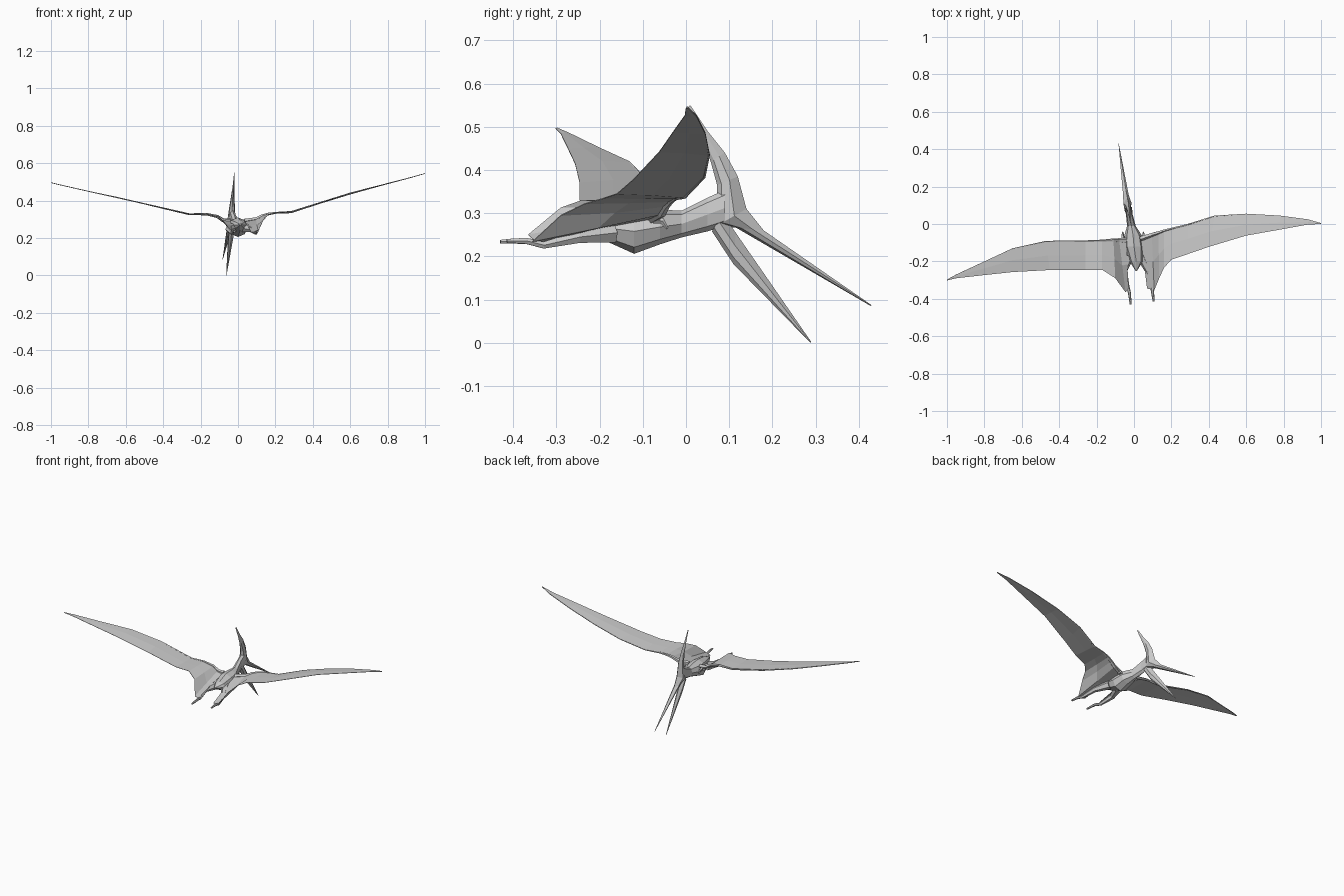
import bpy, bmesh, math
from mathutils import Vector


def loft(name, rings):
    """Skin a row of equal-sized rings and close both ends."""
    bm = bmesh.new()
    rows = [[bm.verts.new(p) for p in ring] for ring in rings]
    n = len(rows[0])
    for a, b in zip(rows, rows[1:]):
        for i in range(n):
            bm.faces.new((a[i], a[(i + 1) % n], b[(i + 1) % n], b[i]))
    bm.faces.new(rows[0])
    bm.faces.new(rows[-1])
    bmesh.ops.recalc_face_normals(bm, faces=bm.faces)
    me = bpy.data.meshes.new(name)
    bm.to_mesh(me)
    bm.free()
    ob = bpy.data.objects.new(name, me)
    bpy.context.collection.objects.link(ob)
    return ob


def tube(name, path, sides=6):
    """Tapered limb through (x, y, z, radius) stations."""
    pts = [Vector(p[:3]) for p in path]
    rings = []
    for i, p in enumerate(pts):
        d = pts[min(i + 1, len(pts) - 1)] - pts[max(i - 1, 0)]
        u = d.cross(Vector((0, 0, 1))).normalized()
        v = u.cross(d).normalized()
        r = path[i][3]
        rings.append([p + r * (u * math.cos(t) + v * math.sin(t))
                      for t in (math.tau * k / sides for k in range(sides))])
    return loft(name, rings)


def blade(name, stations):
    """Thin bony part: (x, half width, upper y, z, lower y, z) per station."""
    rings = []
    for x, w, uy, uz, ly, lz in stations:
        u, l = Vector((x, uy, uz)), Vector((x, ly, lz))
        s = Vector((w, 0, 0))
        m, k = u.lerp(l, 0.4), u.lerp(l, 0.8)
        rings.append([u, m + s, k + s * 0.8, l, k - s * 0.8, m - s])
    return loft(name, rings)


def wing(name, stations):
    """Thin membrane: leading xyz, trailing xyz, sag at mid chord."""
    rings = []
    for *c, sag in stations:
        a, b = Vector(c[:3]), Vector(c[3:])
        t = Vector((0, 0, 0.002))
        m = a.lerp(b, 0.5) + Vector((0, 0, sag))
        rings.append([a + t, m + t, b + t * 0.5, b - t * 0.5, m - t, a - t])
    return loft(name, rings)


# Torso and neck
spine = [(0.012, -0.25, 0.272, 0.004, 0.004), (0.012, -0.20, 0.268, 0.036, 0.026),
         (0.0, -0.12, 0.258, 0.052, 0.052), (-0.005, -0.06, 0.268, 0.046, 0.040),
         (-0.014, -0.01, 0.275, 0.023, 0.031), (-0.025, 0.05, 0.297, 0.018, 0.039),
         (-0.03, 0.09, 0.312, 0.019, 0.042)]
loft("body_and_neck", [[(x + rx * math.cos(t), y, z + rz * math.sin(t))
                        for t in (math.tau * k / 8 for k in range(8))]
                       for x, y, z, rx, rz in spine])

# Skull with swept crest and long upper beak
blade("crest_and_upper_beak", [
    (-0.020, 0.001, 0.010, 0.550, 0.004, 0.545),
    (-0.024, 0.004, 0.050, 0.490, 0.036, 0.474),
    (-0.028, 0.008, 0.090, 0.440, 0.057, 0.420),
    (-0.031, 0.014, 0.120, 0.385, 0.072, 0.365),
    (-0.035, 0.022, 0.140, 0.310, 0.070, 0.270),
    (-0.043, 0.015, 0.180, 0.260, 0.115, 0.267),
    (-0.082, 0.001, 0.430, 0.087, 0.428, 0.085)])

# Lower beak
blade("lower_beak", [
    (-0.033, 0.018, 0.085, 0.300, 0.060, 0.258),
    (-0.038, 0.015, 0.115, 0.255, 0.110, 0.182),
    (-0.062, 0.001, 0.290, 0.002, 0.288, 0.000)])

# Wings: root, membrane beside the leg, then the long outer finger
right = [(0.035, -0.07, 0.290, 0.070, -0.345, 0.230, 0.005),
         (0.095, -0.05, 0.300, 0.108, -0.355, 0.235, 0.000),
         (0.130, -0.04, 0.318, 0.135, -0.290, 0.295, -0.004),
         (0.160, -0.03, 0.328, 0.160, -0.235, 0.322, 0.0),
         (0.200, -0.02, 0.335, 0.200, -0.190, 0.335, 0.0),
         (0.285, 0.000, 0.337, 0.290, -0.160, 0.345, 0.002),
         (0.430, 0.045, 0.384, 0.400, -0.122, 0.378, 0.002),
         (0.600, 0.055, 0.435, 0.600, -0.062, 0.442, 0.002),
         (0.780, 0.045, 0.485, 0.780, -0.030, 0.488, 0.0),
         (0.930, 0.025, 0.525, 0.930, -0.003, 0.526, 0.0),
         (1.000, 0.004, 0.545, 1.000, 0.000, 0.545, 0.0)]
left = [(-0.040, -0.08, 0.290, -0.030, -0.350, 0.235, 0.005),
        (-0.080, -0.08, 0.295, -0.045, -0.365, 0.250, 0.0),
        (-0.110, -0.08, 0.315, -0.100, -0.290, 0.312, 0.0),
        (-0.170, -0.085, 0.328, -0.170, -0.245, 0.328, 0.0),
        (-0.260, -0.088, 0.327, -0.260, -0.246, 0.330, 0.0),
        (-0.470, -0.090, 0.376, -0.450, -0.246, 0.370, 0.002),
        (-0.650, -0.130, 0.418, -0.650, -0.257, 0.415, 0.002),
        (-0.800, -0.200, 0.450, -0.800, -0.273, 0.449, 0.0),
        (-0.950, -0.270, 0.484, -0.950, -0.290, 0.484, 0.0),
        (-1.000, -0.298, 0.496, -1.000, -0.302, 0.496, 0.0)]
for side, rows in (("right", right), ("left", left)):
    wing(side + "_wing_membrane", rows)
    # Arm bone along the leading edge, shrinking towards the tip
    n = len(rows) - 1
    tube(side + "_arm_bone", [(r[0], r[1] - 0.008 * (1 - i / n), r[2],
                               0.001 + 0.013 * (1 - i / n) ** 2)
                              for i, r in enumerate(rows)], 5)

# Legs with trailing feet
legs = {"right": [(0.035, -0.17, 0.255, 0.026), (0.075, -0.25, 0.245, 0.016),
                  (0.095, -0.33, 0.226, 0.009), (0.100, -0.37, 0.236, 0.008),
                  (0.105, -0.415, 0.236, 0.005)],
        "left": [(-0.025, -0.17, 0.255, 0.026), (-0.052, -0.25, 0.247, 0.016),
                 (-0.034, -0.33, 0.227, 0.009), (-0.024, -0.37, 0.236, 0.008),
                 (-0.018, -0.43, 0.234, 0.005)]}
for side, path in legs.items():
    tube(side + "_leg", path)

# Small claws at the front of each shoulder
for side, x in (("right", 0.05), ("left", -0.06)):
    tube(side + "_claw", [(x, -0.075, 0.285, 0.009), (x, -0.055, 0.282, 0.007),
                          (x, -0.043, 0.264, 0.003)], 5)
